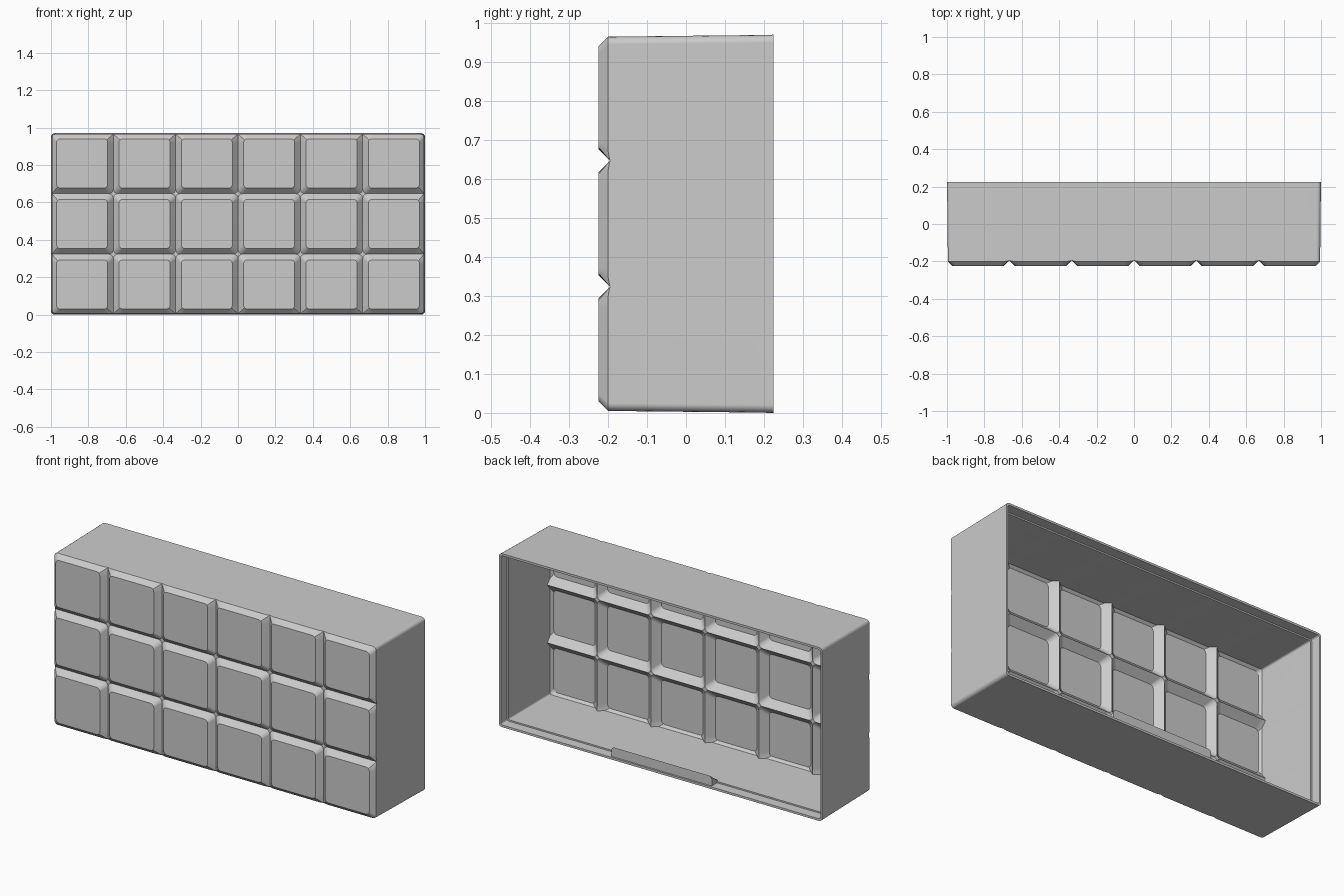
import bpy, bmesh, math
from mathutils import Vector

if "Cube" in bpy.data.objects:
    bpy.data.objects.remove(bpy.data.objects["Cube"], do_unlink=True)

COLS, ROWS = 6, 3
HALF_W, HEIGHT, BACK = 0.995, 0.97, 0.225
MID_Z = HEIGHT / 2
WALL = 0.02
STEP_Y = 0.17
ARC = 4

grey = bpy.data.materials.new("light grey")
grey.use_nodes = True
grey.diffuse_color = (0.6, 0.6, 0.6, 1)
grey.node_tree.nodes["Principled BSDF"].inputs["Base Color"].default_value = (0.6, 0.6, 0.6, 1)


def finish(bm, name):
    bmesh.ops.recalc_face_normals(bm, faces=bm.faces[:])
    mesh = bpy.data.meshes.new(name)
    bm.to_mesh(mesh)
    bm.free()
    mesh.materials.append(grey)
    obj = bpy.data.objects.new(name, mesh)
    bpy.context.collection.objects.link(obj)
    bpy.ops.object.select_all(action="DESELECT")
    obj.select_set(True)
    bpy.context.view_layer.objects.active = obj
    bpy.ops.object.shade_smooth_by_angle(angle=math.radians(30))
    # Keep the large flat faces flat beside the small rounded corners
    obj.modifiers.new("flat_faces", "WEIGHTED_NORMAL").keep_sharp = True


def arc_points(corner, sx, sz, radius):
    """Rounded corner; sx and sz point from the corner into the tile."""
    cx, cz = corner[0] + sx * radius, corner[1] + sz * radius
    return [(cx - sx * radius * math.cos(a), cz - sz * radius * math.sin(a))
            for a in (i / ARC * math.pi / 2 for i in range(ARC + 1))]


def open_edges(bm):
    return [e for e in bm.edges if e.is_boundary and e.verts[0].co.y < 0]


def tiled_front(bm, t):
    """Grid of raised tiles, moved inward by thickness t."""
    groove_m, wall_m = 0.03 + 0.414 * t, 0.025 - 0.586 * t
    flat_y, groove_y, wall_y = -BACK + t, -0.195 + 1.414 * t, -0.2 + 0.414 * t
    radius = 0.02
    xs = [-1 + 2 * i / COLS for i in range(COLS + 1)]
    zs = [HEIGHT * j / ROWS for j in range(ROWS + 1)]
    xs[0], xs[-1] = -HALF_W + t, HALF_W - t
    zs[0], zs[-1] = 0.005 + t, HEIGHT - 0.005 - t

    def depth(x, z):
        d = min([abs(x - g) for g in xs[1:-1]] + [abs(z - g) for g in zs[1:-1]])
        return max(wall_y, groove_y - d)

    for i in range(COLS):
        for j in range(ROWS):
            ring, flat = [], []
            for a, b in ((0, 0), (1, 0), (1, 1), (0, 1)):
                sx, sz = 1 - 2 * a, 1 - 2 * b
                corner = (xs[i + a], zs[j + b])
                x_wall, z_wall = i + a in (0, COLS), j + b in (0, ROWS)
                mx = wall_m if x_wall else groove_m
                mz = wall_m if z_wall else groove_m
                inner = arc_points((corner[0] + sx * mx, corner[1] + sz * mz), sx, sz, radius)
                outer_y = depth
                if x_wall and z_wall:
                    outer = arc_points(corner, sx, sz, 0.02 - t / 2)
                elif not (x_wall or z_wall):
                    outer = arc_points(corner, sx, sz, 0.025)
                    outer_y = lambda x, z: groove_y
                else:
                    # Points run along one cell side, round the corner, along the other
                    half = ARC // 2
                    ex, ez = sx * (mx + radius), sz * (mz + radius)
                    outer = [(corner[0] + ex * max(0, k - half) / half,
                              corner[1] + ez * max(0, half - k) / half)
                             for k in range(ARC + 1)]
                if a != b:
                    inner.reverse()
                    outer.reverse()
                flat += [bm.verts.new((x, flat_y, z)) for x, z in inner]
                ring += [bm.verts.new((x, outer_y(x, z), z)) for x, z in outer]
            bm.faces.new(flat)
            n = len(flat)
            for k in range(n):
                m = (k + 1) % n
                bm.faces.new((ring[k], ring[m], flat[m], flat[k]))
    bmesh.ops.remove_doubles(bm, verts=bm.verts[:], dist=0.0002)
    # Small star-shaped floors where grooves cross
    bmesh.ops.holes_fill(bm, edges=open_edges(bm), sides=4 * ARC)


def extend_wall(bm, edges, y, grow):
    """Extrude a loop backwards and widen it by grow; return the new loop."""
    geom = bmesh.ops.extrude_edge_only(bm, edges=edges)["geom"]
    verts = {g for g in geom if isinstance(g, bmesh.types.BMVert)}
    half_x = max(v.co.x for v in verts)
    half_z = max(v.co.z for v in verts) - MID_Z
    for v in verts:
        v.co = Vector((v.co.x * (1 + grow / half_x), y,
                       MID_Z + (v.co.z - MID_Z) * (1 + grow / half_z)))
    return [g for g in geom if isinstance(g, bmesh.types.BMEdge)
            and all(v in verts for v in g.verts)]


def around(edges):
    """Vertices of a loop in order of angle round the middle."""
    verts = {v for e in edges for v in e.verts}
    return sorted(verts, key=lambda v: math.atan2(v.co.z - MID_Z, v.co.x))


# Hollow body: outer skin, inner skin with a thinned lip, and back rim
bm = bmesh.new()
tiled_front(bm, 0)
loop = extend_wall(bm, open_edges(bm), STEP_Y, 0.004)
outer_rim = around(extend_wall(bm, loop, BACK, 0.001))
tiled_front(bm, WALL)
loop = extend_wall(bm, open_edges(bm), STEP_Y, 0.004)
loop = extend_wall(bm, loop, STEP_Y, 0.008)
inner_rim = around(extend_wall(bm, loop, BACK, 0.001))
for k in range(len(outer_rim)):
    bm.faces.new((outer_rim[k - 1], outer_rim[k], inner_rim[k], inner_rim[k - 1]))
finish(bm, "tiled_shell")

# Wedge-shaped catch on the bottom wall near the open back
bm = bmesh.new()
for s in (-1, 1):
    for x, y, z in ((0.31, 0.215, 0.008), (0.31, 0.215, 0.05), (0.305, 0.215, 0.061),
                    (0.295, 0.215, 0.066), (0.31, 0.15, 0.015)):
        bm.verts.new((s * x, y, z))
bmesh.ops.convex_hull(bm, input=bm.verts[:])
finish(bm, "bottom_catch")
